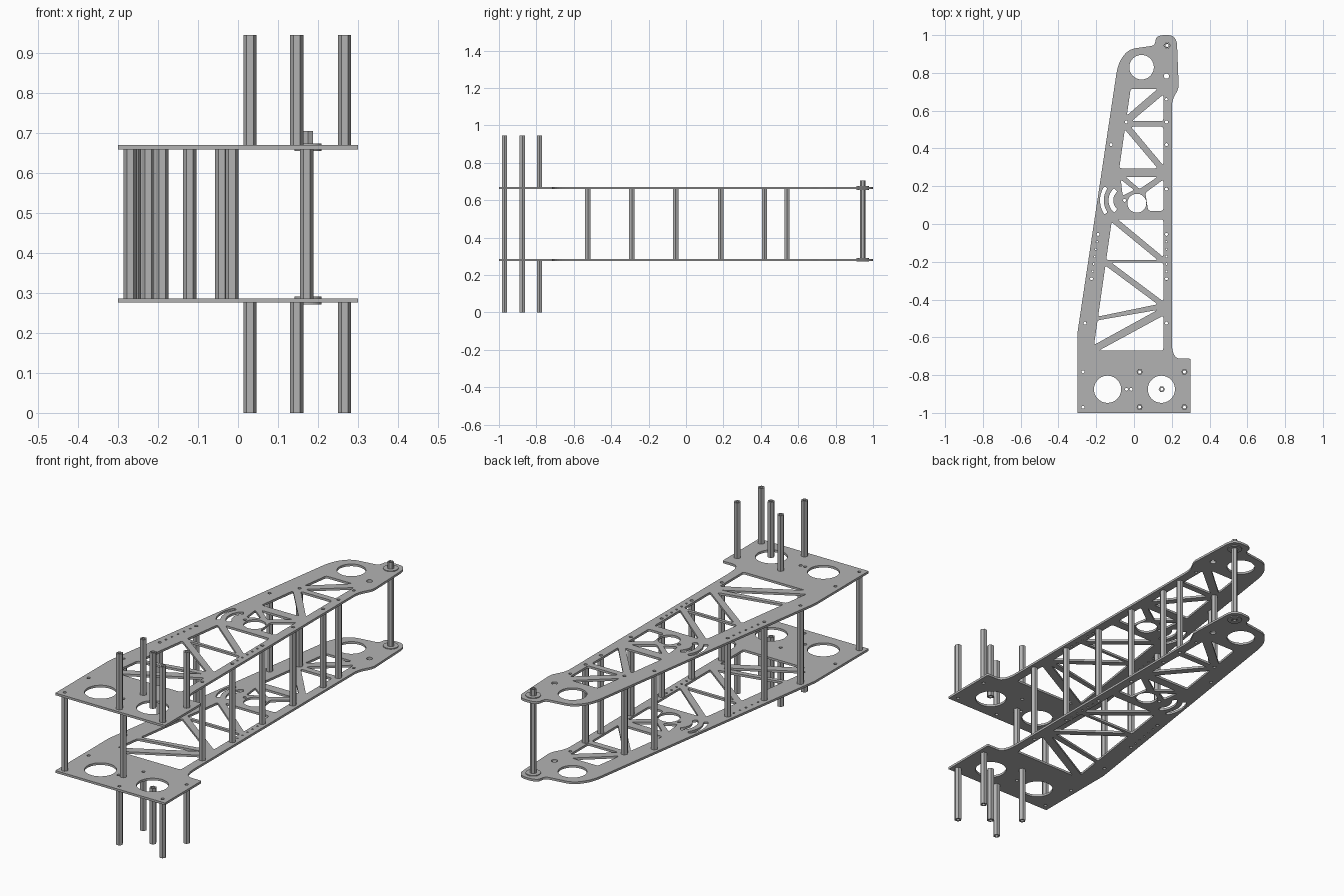
import bpy
from math import cos, sin, pi, radians
from mathutils import Vector

if "Cube" in bpy.data.objects:
    bpy.data.objects.remove(bpy.data.objects["Cube"], do_unlink=True)

GREY = (0.45, 0.45, 0.45, 1)
metal = bpy.data.materials.new("bare metal grey")
metal.use_nodes = True
metal.diffuse_color = GREY
metal.node_tree.nodes["Principled BSDF"].inputs["Base Color"].default_value = GREY


def ring(x, y, radius, sides=20, turn=0.0):
    """Regular polygon loop around a centre."""
    angles = [turn + 2 * pi * i / sides for i in range(sides)]
    return [(x + radius * cos(a), y + radius * sin(a)) for a in angles]


def rounded(corners, default=0.012, steps=5):
    """Closed loop whose corners (x, y, optional trim length) are rounded."""
    loop = []
    count = len(corners)
    for i, corner in enumerate(corners):
        here = Vector(corner[:2])
        before = Vector(corners[i - 1][:2]) - here
        after = Vector(corners[(i + 1) % count][:2]) - here
        trim = corner[2] if len(corner) > 2 else default
        if trim == 0:
            loop.append(tuple(here))
            continue
        start = here + before.normalized() * min(trim, before.length * 0.45)
        end = here + after.normalized() * min(trim, after.length * 0.45)
        for k in range(steps + 1):
            t = k / steps
            point = start * (1 - t) ** 2 + here * 2 * t * (1 - t) + end * t ** 2
            loop.append(tuple(point))
    return loop


def arc_slot(x, y, inner, outer, start, end, steps=12):
    """Curved slot between two radii, angles in degrees."""
    angles = [radians(start + (end - start) * i / steps) for i in range(steps + 1)]
    out = [(x + outer * cos(a), y + outer * sin(a)) for a in angles]
    back = [(x + inner * cos(a), y + inner * sin(a)) for a in reversed(angles)]
    return rounded(out + back, default=0.006, steps=2)


def extrude(name, loops, bottom, top):
    """Fill the first loop, leave the others as holes, extrude upward."""
    curve = bpy.data.curves.new(name, "CURVE")
    curve.dimensions = "2D"
    curve.fill_mode = "BOTH"
    curve.extrude = (top - bottom) / 2
    for loop in loops:
        spline = curve.splines.new("POLY")
        spline.points.add(len(loop) - 1)
        for point, (x, y) in zip(spline.points, loop):
            point.co = (x, y, 0, 1)
        spline.use_cyclic_u = True
        spline.use_smooth = False
    source = bpy.data.objects.new(name + " source", curve)
    bpy.context.collection.objects.link(source)
    graph = bpy.context.evaluated_depsgraph_get()
    mesh = bpy.data.meshes.new_from_object(source.evaluated_get(graph))
    bpy.data.objects.remove(source, do_unlink=True)
    mesh.name = name
    mesh.materials.clear()
    mesh.materials.append(metal)
    obj = bpy.data.objects.new(name, mesh)
    obj.location.z = (bottom + top) / 2
    bpy.context.collection.objects.link(obj)
    return obj


# Truss windows: slanted left side, straight right side, one diagonal strut each
RIGHT = 0.155
GAP = 0.03


def left_side(y):
    return -0.12 + 0.143 * y


def at_left(y, shift=0.0):
    return (left_side(y) + shift, y)


def bay(top_left, top_right, low_left, low_right, falling):
    if falling:
        upper = [at_left(top_left, GAP), (RIGHT, top_right), (RIGHT, low_right + GAP / 2)]
        lower = [at_left(top_left - GAP / 2), (RIGHT - GAP, low_right), at_left(low_left)]
    else:
        upper = [at_left(top_left), (RIGHT - GAP, top_right), at_left(low_left + GAP)]
        lower = [(RIGHT, top_right - GAP), (RIGHT, low_right), at_left(low_left, GAP)]
    return [rounded(upper), rounded(lower)]


windows = []
windows += bay(0.715, 0.715, 0.545, 0.545, False)
windows += bay(0.515, 0.515, 0.295, 0.295, True)
windows += bay(0.025, 0.025, -0.19, -0.19, True)
windows += bay(-0.205, -0.205, -0.49, -0.425, True)
windows += bay(-0.51, -0.455, -0.67, -0.67, False)

# Middle bay: struts meet a round boss
windows.append(rounded([(-0.045, 0.25), (0.125, 0.25), (0.03, 0.185)]))
windows.append(rounded([(RIGHT, 0.235), (RIGHT, 0.07), (0.075, 0.07), (0.06, 0.165)]))
windows.append(rounded([(-0.07, 0.235), (0.0, 0.18), (-0.06, 0.15)]))
windows.append(arc_slot(-0.05, 0.125, 0.11, 0.13, 145, 215))
windows.append(arc_slot(-0.05, 0.125, 0.06, 0.085, 130, 230))

# Large round openings
for x, y, radius in [(0.04, 0.83, 0.065), (-0.14, -0.875, 0.072),
                     (0.145, -0.875, 0.072), (0.015, 0.11, 0.05)]:
    windows.append(ring(x, y, radius, 40))

# Fixing positions for the spacers and for the outer posts
RAIL = 0.172
rail_rows = [-0.525, -0.29, -0.055, 0.185, 0.42, 0.54]
spacers = [(RAIL, y) for y in rail_rows]
spacers += [(-0.259, -0.525), (-0.225, -0.29), (-0.19, -0.055),
            (-0.121, 0.42), (-0.041, 0.54), (-0.27, -0.97), (-0.015, -0.875)]
corner_posts = [(x, y) for x in (0.03, 0.267) for y in (-0.97, -0.783)]
centre_post = (0.147, -0.875)

BORE = 0.008
holes = [ring(x, y, BORE) for x, y in spacers + corner_posts]
holes += [ring(x, y, BORE) for x, y in [(-0.27, -0.783), (-0.04, -0.875), (-0.05, 0.125)]]
holes.append(ring(RAIL, 0.783, 0.014))
holes.append(ring(RAIL, 0.66, 0.007))
for i in range(1, 6):
    y = -0.055 - 0.235 * i / 6
    holes.append(ring(RAIL, y, 0.005, 12))
    holes.append(ring(-0.19 + 0.149 * (y + 0.055), y, 0.005, 12))

# Side plates
outline = rounded([
    (-0.3, -1, 0), (0.3, -1, 0), (0.3, -0.713, 0.008), (0.2, -0.713, 0.09),
    (0.2, 0.65, 0.03), (0.237, 0.72, 0.02), (0.226, 1, 0.056), (0.118, 1, 0.054),
    (0.11, 0.945, 0.02), (-0.03, 0.925, 0.04), (-0.085, 0.85, 0.06), (-0.3, -0.58, 0.01)], steps=8)
LOW, HIGH, THICK = 0.276, 0.66, 0.011
shaft_hole = ring(RAIL, 0.945, 0.018)
for name, z in (("lower_plate", LOW), ("upper_plate", HIGH)):
    extrude(name, [outline, shaft_hole] + windows + holes, z, z + THICK)


# Hexagonal posts, bored through
def hex_post(name, spot, bottom, top, radius=0.0165, turn=0.0):
    extrude(name, [ring(*spot, radius, 6, turn), ring(*spot, BORE, 16)], bottom, top)


for spot in spacers:
    hex_post("spacer", spot, LOW + THICK, HIGH)
for spot in corner_posts + [centre_post]:
    hex_post("lower_post", spot, 0, LOW)
    hex_post("upper_post", spot, HIGH + THICK, 0.946)

# Pivot shaft and its flanged bearings
pivot = (RAIL + 0.003, 0.945)
hex_post("pivot_shaft", pivot, LOW - 0.004, 0.706, 0.0148, pi / 2)
for name, z in (("lower_bearing", LOW), ("upper_bearing", HIGH)):
    extrude(name, [ring(*pivot, 0.034, 32), ring(*pivot, 0.0152, 24)], z - 0.004, z + THICK + 0.004)
